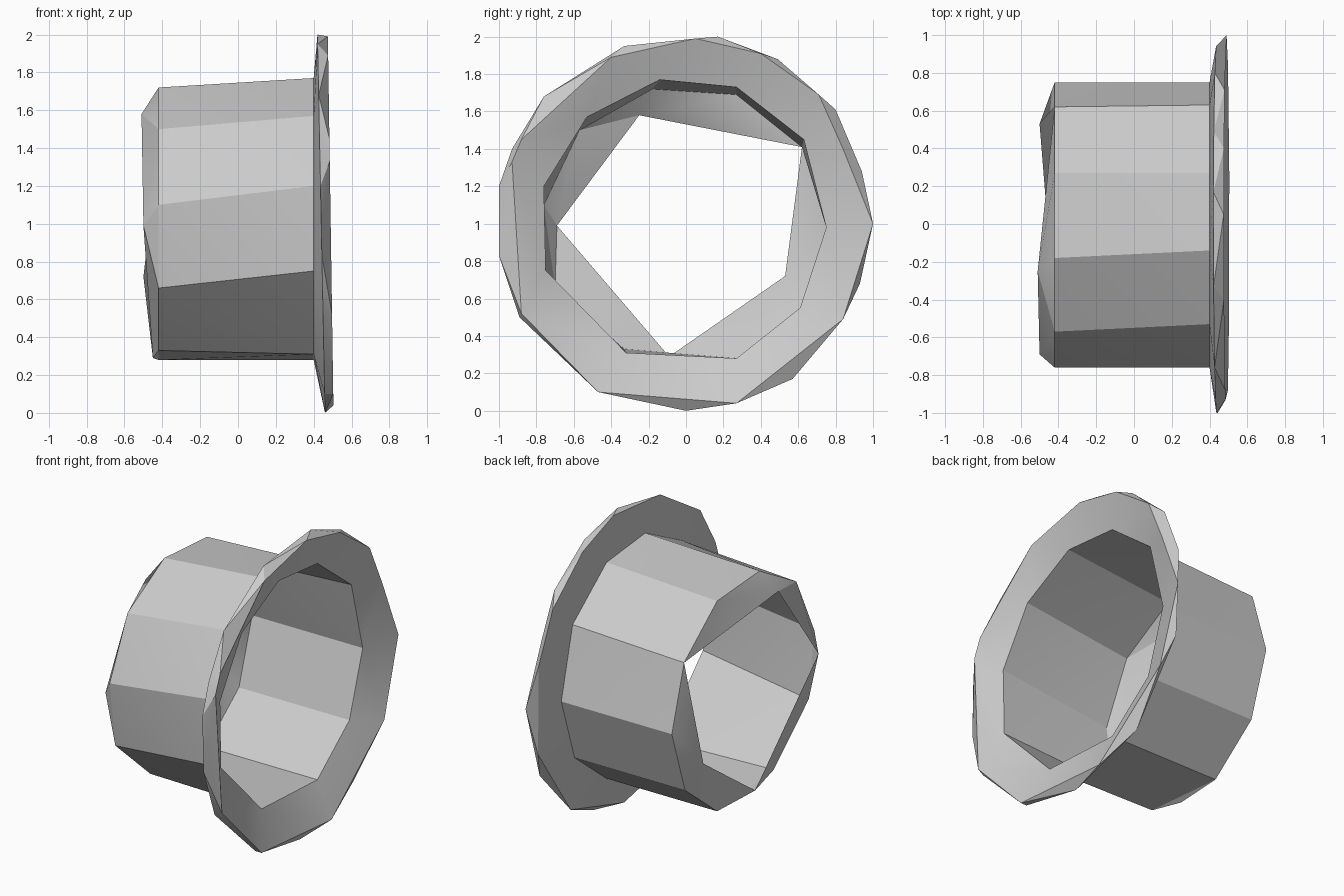
import bpy
import bmesh
import math
from mathutils import Vector

cube = bpy.data.objects.get("Cube")
if cube:
    bpy.data.objects.remove(cube, do_unlink=True)

CENTRE = 1.0  # height of the tube axis

grey = bpy.data.materials.new("plain grey")
grey.use_nodes = True
colour = (0.6, 0.6, 0.6, 1.0)
grey.diffuse_color = colour
grey.node_tree.nodes["Principled BSDF"].inputs["Base Color"].default_value = colour


def ring(outline, x, lean=0.0):
    """Place a (y, z) outline across the tube axis, leaning along x with height."""
    points = [Vector((x + lean * (z - CENTRE), y, z)) for y, z in outline]
    return sort_round(points)


def sort_round(points):
    """Order points by angle around the tube axis."""
    return sorted(points, key=lambda p: math.atan2(p.z - CENTRE, p.y))


def bridge(bm, first, second):
    """Join two closed rings with triangles, always taking the shorter diagonal."""
    start = min(range(len(second)), key=lambda k: (second[k] - first[0]).length)
    second = second[start:] + second[:start]
    a = [bm.verts.new(p) for p in first]
    b = [bm.verts.new(p) for p in second]
    i = j = 0
    while i < len(a) or j < len(b):
        va, vb = a[i % len(a)], b[j % len(b)]
        next_a, next_b = a[(i + 1) % len(a)], b[(j + 1) % len(b)]
        step_a = (next_a.co - vb.co).length if i < len(a) else math.inf
        step_b = (next_b.co - va.co).length if j < len(b) else math.inf
        if step_a <= step_b:
            bm.faces.new((va, next_a, vb))
            i += 1
        else:
            bm.faces.new((va, next_b, vb))
            j += 1


def build(name, rings):
    """Make one object from a chain of rings."""
    bm = bmesh.new()
    for first, second in zip(rings, rings[1:]):
        bridge(bm, first, second)
    bmesh.ops.remove_doubles(bm, verts=bm.verts, dist=0.002)
    bmesh.ops.dissolve_degenerate(bm, dist=0.0005, edges=bm.edges)
    bmesh.ops.recalc_face_normals(bm, faces=bm.faces)
    mesh = bpy.data.meshes.new(name)
    bm.to_mesh(mesh)
    bm.free()
    mesh.materials.append(grey)
    obj = bpy.data.objects.new(name, mesh)
    bpy.context.collection.objects.link(obj)
    bpy.ops.object.select_all(action='DESELECT')
    obj.select_set(True)
    bpy.context.view_layer.objects.active = obj
    bpy.ops.object.shade_smooth_by_angle(angle=math.radians(25))
    return obj


# Ten-sided mouth where the barrel meets the flange
mouth = ring([(-.14, 1.77), (.27, 1.73), (.63, 1.45), (.75, .98), (.61, .55),
              (.27, .28), (-.32, .31), (-.75, .75), (-.76, 1.2), (-.53, 1.57)], .4)

# Far end of the barrel wall
shoulder = ring([(-.18, 1.72), (.27, 1.69), (.62, 1.41), (.75, .98), (.61, .55),
                 (.27, .28), (-.33, .33), (-.7, .66), (-.76, 1.1), (-.57, 1.5)], -.42)

# Uneven opening, touching the shoulder at one corner
opening = sort_round([Vector(p) for p in (
    (-.51, -.25, 1.58), (-.42, .62, 1.41), (-.5, .53, .72),
    (-.45, -.09, .29), (-.5, -.69, .99))])

# Outer edges of the thin dished flange
back_edge = ring([(.17, 2), (.49, 1.88), (.8, 1.61), (.94, 1.28), (.93, .68),
                  (.57, .17), (0, 0), (-.47, .1), (-.89, .5), (-1, .83),
                  (-1, 1.2), (-.93, 1.4), (-.76, 1.68), (-.33, 1.95)], .44, -.02)
front_edge = ring([(.05, 1.99), (.4, 1.91), (.71, 1.69), (.84, 1.4), (1, 1),
                   (.84, .49), (.27, .04), (-.47, .1), (-.88, .52),
                   (-.93, 1.33), (-.88, 1.45), (-.4, 1.89)], .49, -.015)

build("barrel_wall", [mouth, shoulder, opening])
build("flange", [mouth, back_edge, front_edge, mouth])
